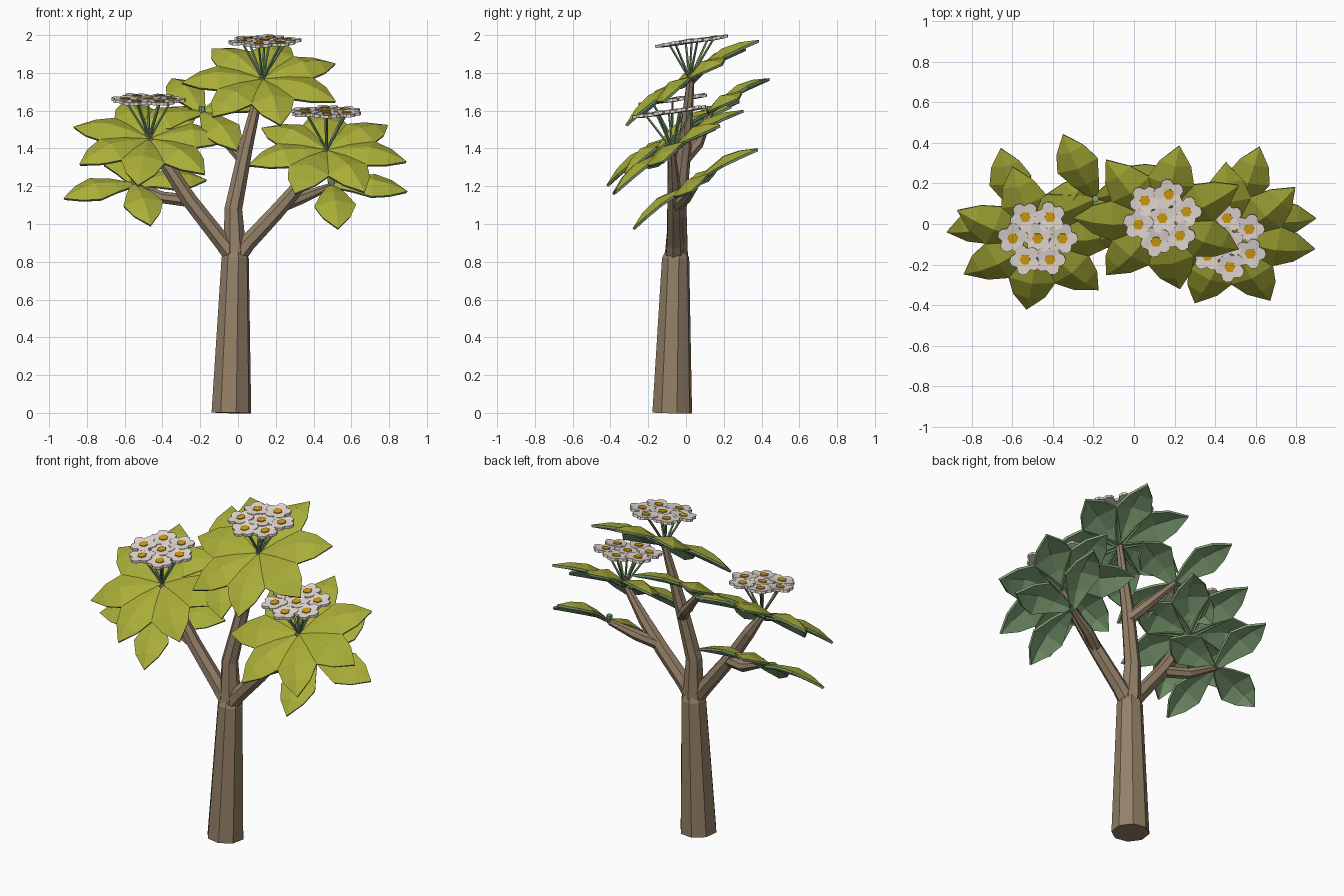
import bpy, bmesh, random
from math import sin, cos, pi, radians
from mathutils import Vector, Matrix

random.seed(4)
cube = bpy.data.objects.get("Cube")
if cube:
    bpy.data.objects.remove(cube, do_unlink=True)


def material(name, rgb):
    lin = [((c / 255 + 0.055) / 1.055) ** 2.4 for c in rgb] + [1]
    m = bpy.data.materials.new(name)
    m.use_nodes = True
    m.diffuse_color = lin
    bsdf = next(n for n in m.node_tree.nodes if n.type == 'BSDF_PRINCIPLED')
    bsdf.inputs["Base Color"].default_value = lin
    return m


BARK = material("bark brown", (148, 128, 104))
LEAF = material("leaf yellow green", (170, 174, 56))
UNDER = material("leaf underside green", (128, 162, 117))
PETAL = material("petal white", (230, 219, 213))
HEART = material("flower centre gold", (212, 158, 12))


def finish(bm, name, *mats):
    mesh = bpy.data.meshes.new(name)
    bm.to_mesh(mesh)
    bm.free()
    for m in mats:
        mesh.materials.append(m)
    ob = bpy.data.objects.new(name, mesh)
    bpy.context.collection.objects.link(ob)
    return ob


def tube(bm, path, sides):
    """Faceted tapering tube through (x, y, z, radius) points."""
    pts = [Vector(p[:3]) for p in path]
    rings = []
    for i, p in enumerate(pts):
        t = (pts[min(i + 1, len(pts) - 1)] - pts[max(i - 1, 0)]).normalized()
        a = t.cross(Vector((0, 1, 0))).normalized()
        b = t.cross(a)
        rings.append([bm.verts.new(p + path[i][3] * (a * cos(k) + b * sin(k)))
                      for k in (2 * pi * (j + 0.3) / sides for j in range(sides))])
    for r, s in zip(rings, rings[1:]):
        for j in range(sides):
            k = (j + 1) % sides
            bm.faces.new((r[j], r[k], s[k], s[j]))
    bm.faces.new(rings[0])
    bm.faces.new(rings[-1])
    bmesh.ops.recalc_face_normals(bm, faces=bm.faces[:])


def wood(name, path, sides=7):
    bm = bmesh.new()
    tube(bm, path, sides)
    finish(bm, name, BARK)


# Leaf half outline: distance along, half width, midrib height, edge height
LEAF_ROWS = [(0.0, 0.02, 0.0, -0.005), (0.12, 0.073, 0.03, 0.01),
             (0.235, 0.118, 0.045, 0.008), (0.335, 0.08, 0.022, -0.005)]
LEAF_TIP = (0.43, 0, -0.022)
TILT = Matrix.Rotation(radians(32.5), 4, 'X')


def leaf_crown(name, centre, angles, size=1.0):
    bm = bmesh.new()
    for ang in angles:
        m = (Matrix.Translation(centre) @ TILT @ Matrix.Rotation(radians(ang), 4, 'Z')
             @ Matrix.Scale(size, 4))
        rows = [[bm.verts.new(m @ Vector(p)) for p in ((u, -w, e), (u, 0, h), (u, w, e))]
                for u, w, h, e in LEAF_ROWS]
        tip = bm.verts.new(m @ Vector(LEAF_TIP))
        for r, s in zip(rows, rows[1:]):
            for j in (0, 1):
                bm.faces.new((r[j], s[j], s[j + 1], r[j + 1]))
        for j in (0, 1):
            bm.faces.new((rows[-1][j], tip, rows[-1][j + 1]))
    ob = finish(bm, name, LEAF, UNDER)
    # Thickness with green underside and rim
    mod = ob.modifiers.new("thickness", 'SOLIDIFY')
    mod.thickness = 0.014
    mod.offset = -1
    mod.material_offset = 1
    mod.material_offset_rim = 1


def prism(bm, m, outline, z0, z1, mat):
    lo = [bm.verts.new(m @ Vector((x, y, z0))) for x, y in outline]
    hi = [bm.verts.new(m @ Vector((x, y, z1))) for x, y in outline]
    n = len(outline)
    faces = [bm.faces.new(hi), bm.faces.new(lo[::-1])]
    faces += [bm.faces.new((lo[i], lo[(i + 1) % n], hi[(i + 1) % n], hi[i])) for i in range(n)]
    for f in faces:
        f.material_index = mat


def flower_head(name, root, centre, turn):
    """Seven five-petalled flowers on thin stems fanning out of the crown."""
    disc = Matrix.Translation(centre) @ Matrix.Rotation(radians(8), 4, 'X')
    blooms, stems = bmesh.new(), bmesh.new()
    petal = [(0.012, -0.01), (0.046, -0.033), (0.07, -0.022),
             (0.078, 0), (0.07, 0.022), (0.046, 0.033), (0.012, 0.01)]
    heart = [(0.027 * cos(k * pi / 3), 0.027 * sin(k * pi / 3)) for k in range(6)]
    for i in range(7):
        a = radians(turn) + i * pi / 3
        r = 0.122 if i < 6 else 0
        lean = Matrix.Rotation(radians(random.uniform(-4, 4)), 4, random.choice('XY'))
        m = disc @ Matrix.Translation((r * cos(a), r * sin(a), 0)) @ lean
        for k in range(5):
            turned = m @ Matrix.Rotation(k * 2 * pi / 5 + i * 0.5, 4, 'Z')
            cupped = turned @ Matrix.Rotation(radians(-5), 4, 'Y')
            prism(blooms, cupped, petal, -0.01, 0.006, 0)
        prism(blooms, m, heart, -0.008, 0.013, 1)
        tube(stems, [(*root, 0.007), (*m.translation, 0.006)], 5)
    finish(blooms, name + "_flowers", PETAL, HEART)
    finish(stems, name + "_flower_stems", UNDER)


# Trunk and main limbs
wood("trunk", [(-0.035, -0.073, 0, 0.108), (-0.015, -0.055, 0.82, 0.074),
               (-0.015, -0.05, 0.86, 0.055)], 8)
wood("middle_limb", [(-0.015, -0.055, 0.8, 0.066), (-0.025, -0.045, 1.08, 0.048),
                     (0.04, -0.01, 1.4, 0.038), (0.13, 0.025, 1.77, 0.02)])
wood("right_limb", [(0.0, -0.06, 0.8, 0.055), (-0.08, -0.06, 0.9, 0.046),
                    (-0.26, -0.06, 1.13, 0.042), (-0.39, -0.065, 1.33, 0.036),
                    (-0.47, -0.085, 1.45, 0.018)])
wood("left_limb", [(-0.03, -0.06, 0.8, 0.055), (0.05, -0.06, 0.9, 0.046),
                   (0.2, -0.06, 1.06, 0.042), (0.33, -0.065, 1.21, 0.036),
                   (0.47, -0.075, 1.39, 0.018)])

# Side branches
wood("right_side_branch", [(-0.24, -0.06, 1.12, 0.034), (-0.4, 0.0, 1.14, 0.032),
                           (-0.55, 0.05, 1.21, 0.018)])
wood("left_side_branch", [(0.22, -0.06, 1.09, 0.034), (0.34, 0.0, 1.14, 0.032),
                          (0.49, 0.05, 1.2, 0.018)])
wood("back_branch", [(0.03, -0.01, 1.34, 0.034), (-0.04, 0.06, 1.42, 0.032),
                     (-0.19, 0.13, 1.59, 0.018)])

# Flowering crowns: root, flower centre, first leaf angle, flower turn
for name, root, head, start, turn in (
        ("top_crown", (0.13, 0.02, 1.768), (0.14, 0.03, 1.965), -77, 15),
        ("right_crown", (-0.47, -0.075, 1.452), (-0.475, -0.07, 1.655), -98, 0),
        ("left_crown", (0.47, -0.07, 1.392), (0.465, -0.09, 1.59), -62, 33)):
    leaf_crown(name + "_leaves", root, [start + i * 360 / 7 for i in range(7)])
    flower_head(name, root, head, turn)

# Small crowns without flowers, each with a green bud
for name, root, size, angles in (
        ("right_side", (-0.55, 0.045, 1.215), 0.91, (-77, 10, 106, 197)),
        ("left_side", (0.495, 0.045, 1.21), 0.94, (-85, -5, 72)),
        ("back", (-0.19, 0.125, 1.595), 0.92, (-62, 25, 114, 200))):
    leaf_crown(name + "_leaves", root, angles, size)
    bm = bmesh.new()
    x, y, z = root
    tube(bm, [(x, y, z - 0.02, 0.014), (x, y, z + 0.03, 0.018)], 6)
    finish(bm, name + "_bud", UNDER)
